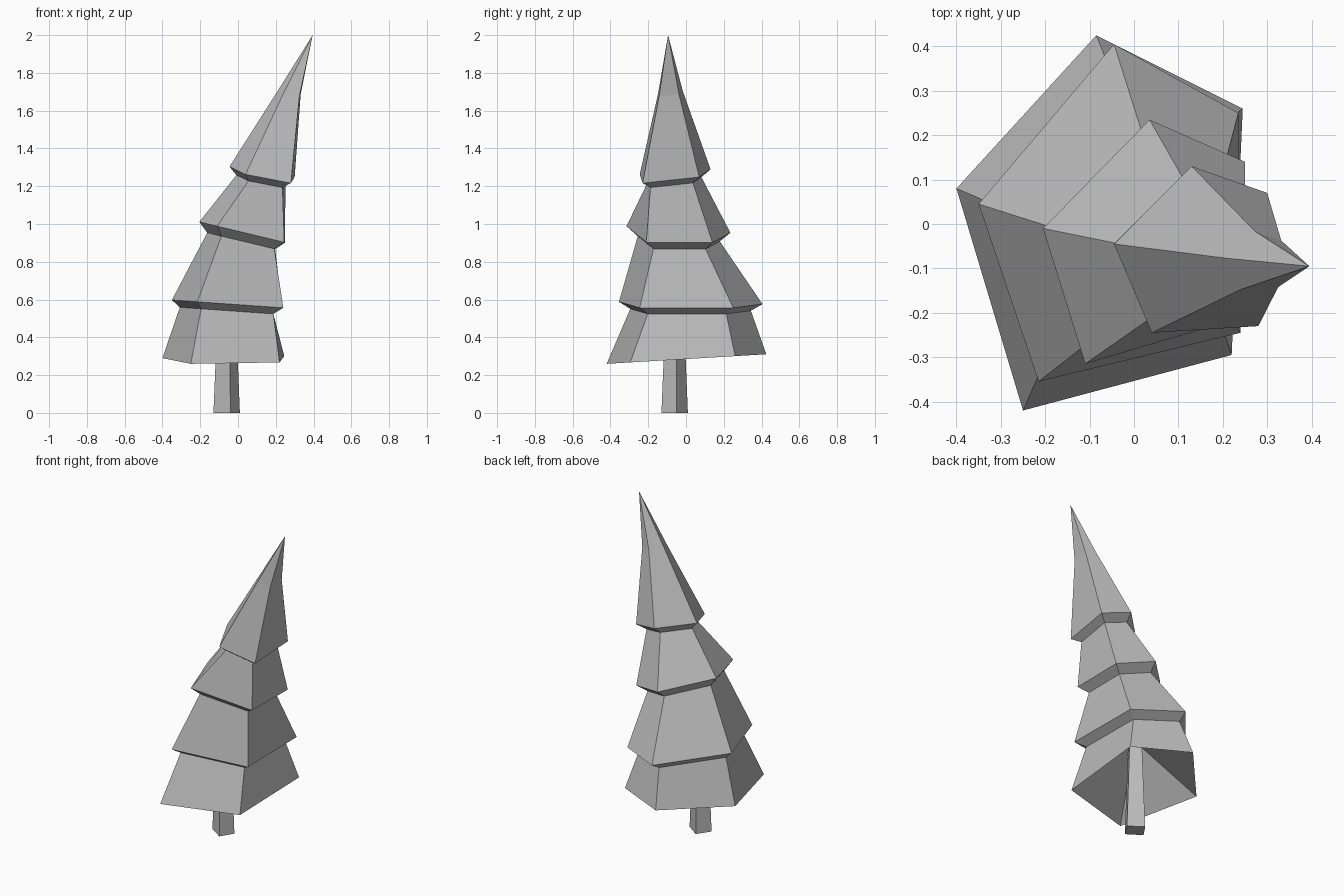
import bpy
import bmesh
from mathutils import Vector

cube = bpy.data.objects.get("Cube")
if cube:
    bpy.data.objects.remove(cube, do_unlink=True)

grey = bpy.data.materials.new("plain grey")
grey.use_nodes = True
colour = (0.5, 0.5, 0.5, 1)
grey.diffuse_color = colour
grey.node_tree.nodes["Principled BSDF"].inputs["Base Color"].default_value = colour


def tilted_ring(outline, height, slope_x=0, slope_y=0):
    """Lift a flat outline onto a tilted plane."""
    return [Vector((x, y, height + slope_x * x + slope_y * y)) for x, y in outline]


def scaled_ring(ring, scale, shift, centre=None):
    """Copy a ring, scaled about its centre or another point, then shifted."""
    if centre is None:
        centre = sum(ring, Vector()) / len(ring)
    return [centre + (point - centre) * scale + Vector(shift) for point in ring]


def loft(name, rings, bottom_point=None, top_point=None):
    """Join rings with side faces and close each end with a fan or a cap."""
    bm = bmesh.new()
    loops = [[bm.verts.new(point) for point in ring] for ring in rings]
    for lower, upper in zip(loops, loops[1:]):
        for i in range(len(lower)):
            bm.faces.new((lower[i - 1], lower[i], upper[i], upper[i - 1]))
    for loop, tip in ((loops[0], bottom_point), (loops[-1], top_point)):
        if tip is None:
            bm.faces.new(loop)
        else:
            tip_vert = bm.verts.new(tip)
            for i in range(len(loop)):
                bm.faces.new((loop[i - 1], loop[i], tip_vert))
    bmesh.ops.recalc_face_normals(bm, faces=bm.faces[:])
    mesh = bpy.data.meshes.new(name)
    bm.to_mesh(mesh)
    bm.free()
    mesh.materials.append(grey)
    obj = bpy.data.objects.new(name, mesh)
    bpy.context.collection.objects.link(obj)
    return obj


# Lower rims of the four foliage tiers, leaning further over with height
rims = [
    tilted_ring([(-.4, .08), (-.085, .425), (.245, .26), (.22, -.295), (-.25, -.42)],
                .285, slope_y=.06),
    tilted_ring([(-.35, .045), (-.045, .405), (.235, .25), (.24, -.245), (-.215, -.355)],
                .573, slope_x=-.07),
    tilted_ring([(-.205, -.01), (.035, .235), (.25, .14), (.245, -.21), (-.11, -.315)],
                .962, slope_x=-.24),
    tilted_ring([(-.045, -.045), (.13, .13), (.3, .07), (.28, -.23), (.04, -.245)],
                1.3, slope_x=-.2, slope_y=.12),
]
tree_top = Vector((.395, -.095, 2))

# Each overhang tucks in to a smaller neck just below the rim above
foliage_rings = [rims[0]]
for rim, scale, drop in zip(rims[1:], (.84, .79, .75), (.035, .045, .035)):
    foliage_rings += [scaled_ring(rim, scale, (-.01, 0, -drop)), rim]

# The tip bends slightly on its way up to the point
foliage_rings.append(scaled_ring(rims[-1], .35, (-.03, 0, -.05), centre=tree_top))
loft("foliage", foliage_rings, bottom_point=(-.05, -.05, .58), top_point=tree_top)

# Four-sided tapering trunk
trunk_base = tilted_ring([(-.13, -.07), (-.075, .01), (.01, -.05), (-.04, -.13)], 0)
loft("trunk", [trunk_base, scaled_ring(trunk_base, .65, (0, 0, .6))])
